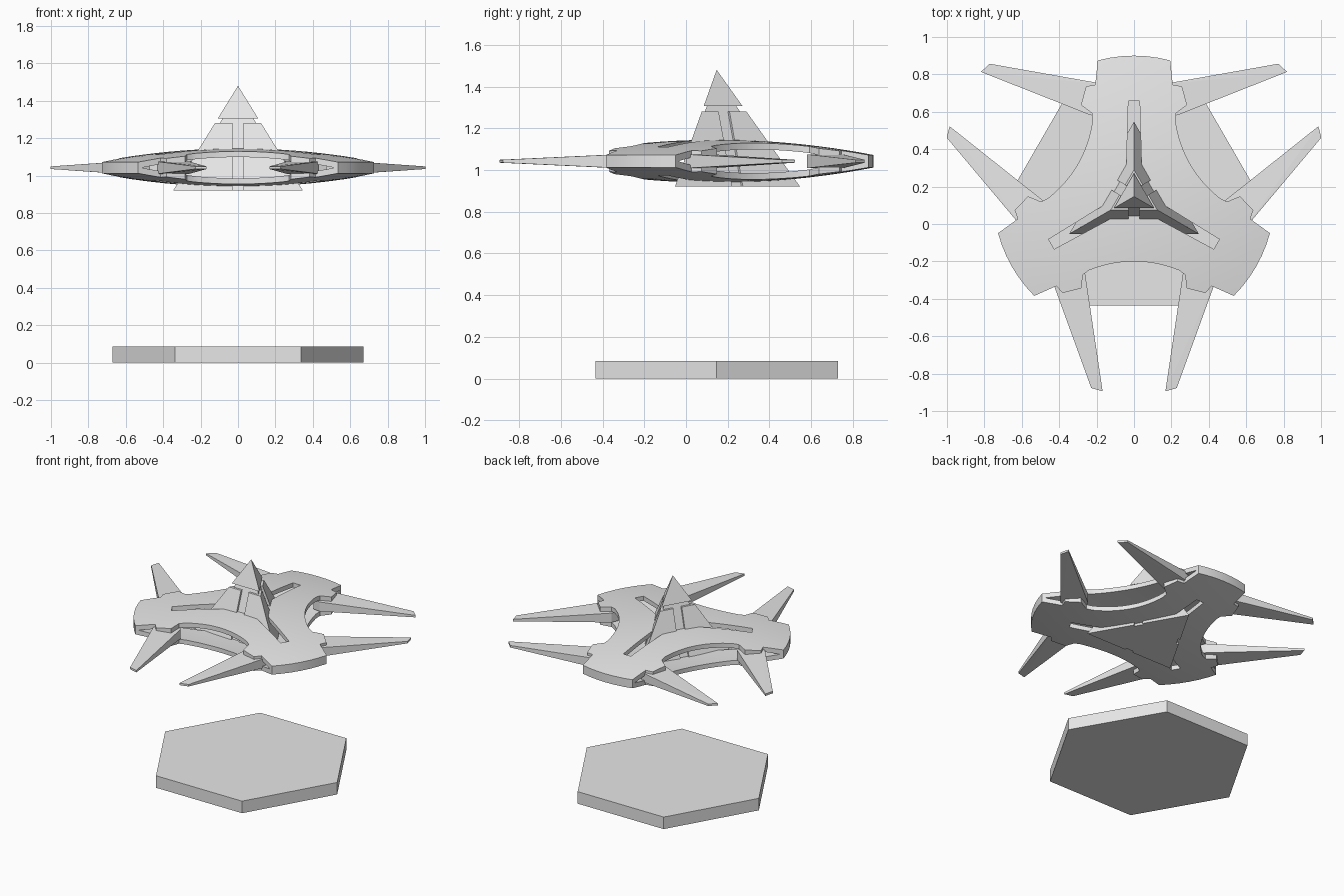
import bpy, bmesh
from math import sin, cos, tau
from mathutils import Matrix, Vector

if "Cube" in bpy.data.objects:
    bpy.data.objects.remove(bpy.data.objects["Cube"], do_unlink=True)

CENTRE = Vector((0, 0.147, 0))
MID = 1.042            # height of the hull's middle plane
APEX, SLOPE = 1.48, 1.4  # pyramid tip and ridge slope

grey = bpy.data.materials.new("plain_grey")
grey.use_nodes = True
grey.diffuse_color = (0.8, 0.8, 0.8, 1)
grey.node_tree.nodes["Principled BSDF"].inputs["Base Color"].default_value = grey.diffuse_color


def finish(name, bm):
    bmesh.ops.recalc_face_normals(bm, faces=bm.faces)
    mesh = bpy.data.meshes.new(name)
    bm.to_mesh(mesh)
    bm.free()
    mesh.materials.append(grey)
    obj = bpy.data.objects.new(name, mesh)
    obj.location = CENTRE
    bpy.context.collection.objects.link(obj)
    return obj


def turn(points, k):
    """Rotate points by k thirds of a turn about the centre."""
    rot = Matrix.Rotation(tau * k / 3, 3, 'Z')
    return [rot @ Vector((*p, 0)[:3]) for p in points]


def prism(name, outline, low, high):
    bm = bmesh.new()
    face = bm.faces.new([bm.verts.new((p[0], p[1], low)) for p in outline])
    new = bmesh.ops.extrude_face_region(bm, geom=[face])["geom"]
    verts = [v for v in new if isinstance(v, bmesh.types.BMVert)]
    bmesh.ops.translate(bm, verts=verts, vec=(0, 0, high - low))
    return finish(name, bm)


def solid(name, groups):
    """One convex solid for each group of points."""
    bm = bmesh.new()
    for pts in groups:
        bmesh.ops.convex_hull(bm, input=[bm.verts.new(p) for p in pts])
    bmesh.ops.dissolve_limit(bm, angle_limit=0.01, verts=bm.verts, edges=bm.edges)
    return finish(name, bm)


def lens(name, radius, half_middle, half_rim):
    """Round body with gently domed top and bottom."""
    steps = 12
    half = [(radius * i / steps, half_middle - (half_middle - half_rim) * (i / steps) ** 2)
            for i in range(steps + 1)]
    profile = half + [(r, -h) for r, h in reversed(half)]
    bm = bmesh.new()
    verts = [bm.verts.new((r, 0, MID + h)) for r, h in profile]
    edges = [bm.edges.new(pair) for pair in zip(verts, verts[1:])]
    bmesh.ops.spin(bm, geom=verts + edges, axis=(0, 0, 1), cent=(0, 0, 0),
                   angle=tau, steps=72, use_merge=True)
    bmesh.ops.remove_doubles(bm, verts=bm.verts, dist=1e-5)
    return finish(name, bm)


def boolean(obj, cutter, operation):
    mod = obj.modifiers.new("cut", 'BOOLEAN')
    mod.object, mod.operation, mod.solver = cutter, operation, 'EXACT'
    bpy.context.view_layer.objects.active = obj
    bpy.ops.object.modifier_apply(modifier=mod.name)
    bpy.data.objects.remove(cutter, do_unlink=True)


# Hexagonal base
prism("base_slab", [(0.672 * cos(tau * i / 6), 0.672 * sin(tau * i / 6)) for i in range(6)], 0, 0.085)

# Hull outline: three arms with side tabs, joined by hollow curves
arm = [(0.225, 0.445), (0.284, 0.49), (0.256, 0.589), (0.207, 0.598), (0.184, 0.82)]
arm += [(-x, y) for x, y in reversed(arm)]
curve = [(0.03 * i, -0.347 - 0.06 * (i / 9) ** 2) for i in range(-8, 9)]
outline = []
for k in range(3):
    outline += turn(arm, k) + turn(curve, k - 1)

# Hull: domed hollow body trimmed to the outline, with a slot along each arm
hull = lens("hull", 0.753, 0.103, 0.03)
boolean(hull, prism("outline_cutter", outline, 0.8, 1.3), 'INTERSECT')
boolean(hull, lens("hollow_cutter", 0.73, 0.073, 0.001), 'DIFFERENCE')
slot = [(-0.03, 0.51), (-0.042, 0.1), (0.042, 0.1), (0.03, 0.51)]
for k in range(3):
    boolean(hull, prism("slot_cutter", turn(slot, k), 0.8, 1.3), 'DIFFERENCE')
bpy.ops.object.select_all(action='DESELECT')
hull.select_set(True)
bpy.context.view_layer.objects.active = hull
bpy.ops.object.shade_smooth_by_angle(angle=0.5)

# Fins: a pair of tapered blades on each arm, held between the shells
root = [(0.18, 0.44), (0.23, 0.434), (0.21, 0.603), (0.18, 0.605)]
tip = [(0.818, 0.666), (0.773, 0.71)]
for k, place in enumerate(("rear", "right", "left")):
    for side, word in ((1, "first"), (-1, "second")):
        pts = []
        for shape, half in ((root, 0.033), (tip, 0.007)):
            for p in turn([(side * x, y) for x, y in shape], k):
                pts += [p + Vector((0, 0, MID + s * half)) for s in (-1, 1)]
        solid(f"{place}_{word}_fin", [pts])


def ring(z, inset=0):
    """Three corners of the pyramid at height z."""
    r = (APEX - z) / SLOPE - inset
    return [p + Vector((0, 0, z)) for k in range(3) for p in turn([(0, r)], k)]


# Pyramid: inner core, cap and grooved face panels
INSET, GROOVE, LOW, HIGH = 0.03, 0.03, 0.92, 1.28
solid("pyramid_core", [ring(LOW, INSET) + ring(1.32, INSET)])
solid("pyramid_cap", [ring(1.306) + [(0, 0, APEX)]])
panels = []
for k in range(3):
    for side in (-1, 1):
        pts = []
        for z in (LOW, HIGH):
            for inset in (0, INSET):
                r = (APEX - z) / SLOPE - inset
                flat = [(side * GROOVE, -r / 2), (side * 0.866 * r, -r / 2)]
                pts += [p + Vector((0, 0, z)) for p in turn(flat, k)]
        panels.append(pts)
solid("pyramid_panels", panels)
